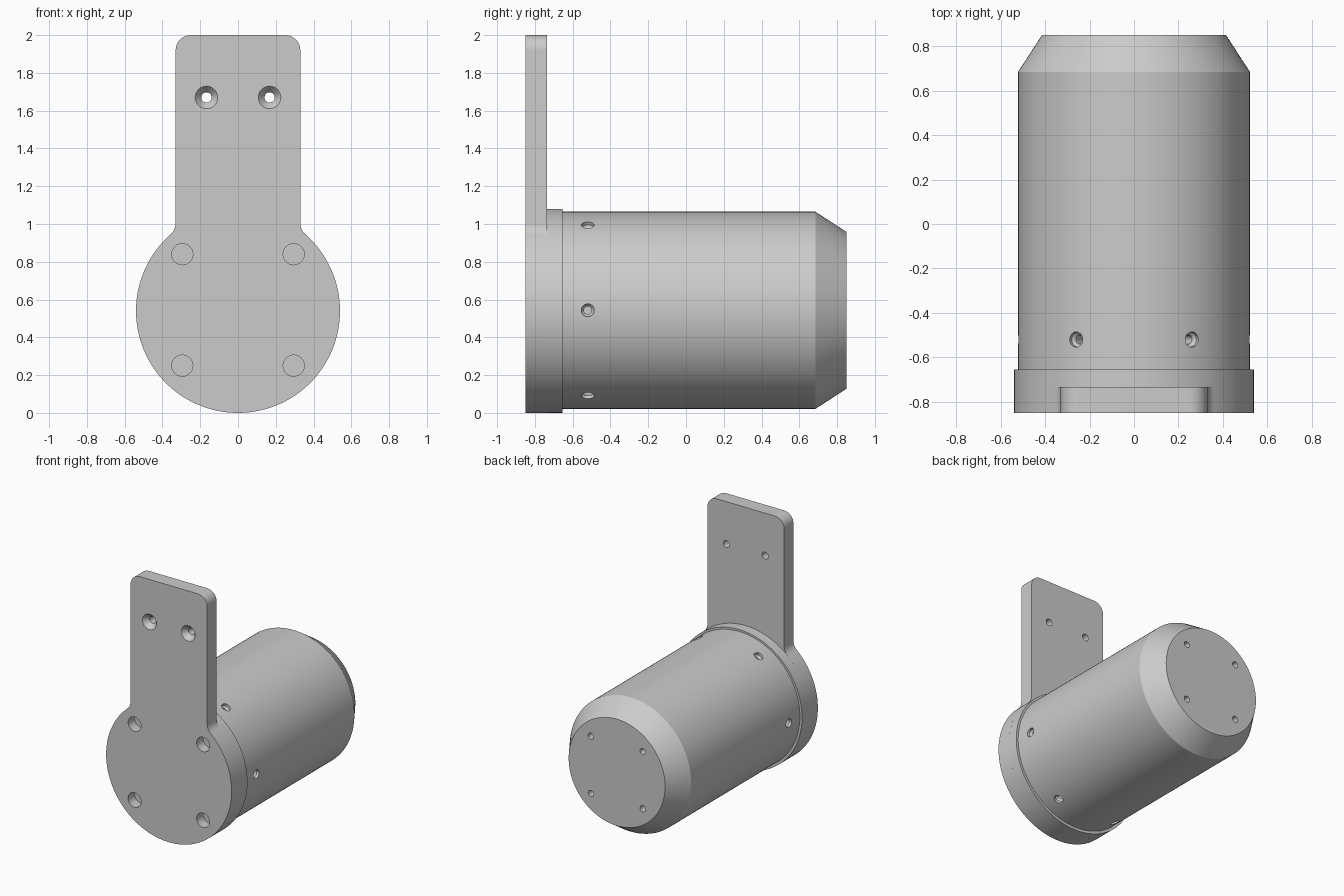
import bpy, bmesh
from math import sin, cos, pi, radians, atan2
from mathutils import Vector

old = bpy.data.objects.get("Cube")
if old:
    bpy.data.objects.remove(old, do_unlink=True)

grey = bpy.data.materials.new("machined grey")
grey.use_nodes = True
GREY = (0.6, 0.6, 0.6, 1)
grey.diffuse_color = GREY
grey.node_tree.nodes["Principled BSDF"].inputs["Base Color"].default_value = GREY

AXIS_Z = 0.54             # height of the housing axis
FRONT, STEP, SEAT, BACK = -0.85, -0.735, -0.655, 0.85


def finish(name, bm):
    bmesh.ops.recalc_face_normals(bm, faces=bm.faces)
    mesh = bpy.data.meshes.new(name)
    bm.to_mesh(mesh)
    bm.free()
    mesh.materials.append(grey)
    ob = bpy.data.objects.new(name, mesh)
    bpy.context.collection.objects.link(ob)
    return ob


def lathe(name, profile, origin, direction, seg):
    """Closed solid of revolution; profile is (radius, distance along direction)."""
    turn = Vector((0, 0, 1)).rotation_difference(Vector(direction))
    bm = bmesh.new()
    rings = []
    for r, t in profile:
        rings.append([bm.verts.new(Vector(origin) + turn @ Vector(
            (r * cos(2 * pi * i / seg), r * sin(2 * pi * i / seg), t))) for i in range(seg)])
    for a, b in zip(rings, rings[1:]):
        for i in range(seg):
            j = (i + 1) % seg
            bm.faces.new((a[i], a[j], b[j], b[i]))
    bm.faces.new(rings[0])
    bm.faces.new(rings[-1])
    return finish(name, bm)


def arc(cx, cz, r, a0, a1, n):
    return [(cx + r * cos(a0 + (a1 - a0) * i / n), cz + r * sin(a0 + (a1 - a0) * i / n))
            for i in range(n + 1)]


def drill(target, cutters):
    """Cut each hole out of the target and discard the cutters."""
    bpy.context.view_layer.objects.active = target
    for c in cutters:
        mod = target.modifiers.new("hole", 'BOOLEAN')
        mod.operation, mod.solver, mod.object = 'DIFFERENCE', 'EXACT', c
        bpy.ops.object.modifier_apply(modifier=mod.name)
        bpy.data.objects.remove(c, do_unlink=True)


# Mounting plate: round base blended by fillets into an upright tab
R, W, FIL, COR = 0.54, 0.33, 0.08, 0.08
fz = AXIS_Z + ((R + FIL) ** 2 - (W + FIL) ** 2) ** 0.5
blend = atan2(fz - AXIS_Z, W + FIL)
half = arc(0, AXIS_Z, R, -pi / 2, blend, 64)
half += arc(W + FIL, fz, FIL, blend + pi, pi, 10)[1:]
half += arc(W - COR, 2 - COR, COR, 0, pi / 2, 12)
outline = half + [(-x, z) for x, z in reversed(half[1:])]
bm = bmesh.new()
face = bm.faces.new([bm.verts.new((x, FRONT, z)) for x, z in outline])
ext = bmesh.ops.extrude_face_region(bm, geom=[face])
bmesh.ops.translate(bm, vec=(0, STEP - FRONT, 0),
                    verts=[v for v in ext["geom"] if isinstance(v, bmesh.types.BMVert)])
plate = finish("mounting_plate", bm)

holes = []
for sx in (-1, 1):
    # Countersunk through holes in the tab
    holes.append(lathe("cutter", [(0.068, -0.01), (0.027, 0.04), (0.027, 0.2)],
                       (sx * 0.167, FRONT, 1.67), (0, 1, 0), 32))
    # Blind bolt recesses in the round base
    for sz in (-1, 1):
        holes.append(lathe("cutter", [(0.056, -0.01), (0.056, 0.08)],
                           (sx * 0.295, FRONT, 0.545 + sz * 0.295), (0, 1, 0), 32))
drill(plate, holes)

# Flange ring behind the plate
flange = lathe("flange", [(R, 0), (R, SEAT - STEP)], (0, STEP, AXIS_Z), (0, 1, 0), 128)

# Cylindrical housing with a tapered rear end
BR = 0.522
housing = lathe("housing", [(BR, 0), (BR, 0.685 - SEAT), (0.415, BACK - SEAT)],
                (0, SEAT, AXIS_Z + 0.003), (0, 1, 0), 128)
holes = []
# Six radial set-screw holes
for k in range(6):
    d = Vector((cos(radians(60 * k)), 0, sin(radians(60 * k))))
    start = Vector((0, -0.52, AXIS_Z + 0.003)) + d * (BR + 0.01)
    holes.append(lathe("cutter", [(0.034, 0), (0.034, 0.03), (0.021, 0.045), (0.021, 0.12)],
                       start, -d, 24))
# Four small tapped holes in the rear face
for sx in (-1, 1):
    for sz in (-1, 1):
        holes.append(lathe("cutter", [(0.024, -0.01), (0.024, 0.1)],
                           (sx * 0.223, BACK, AXIS_Z + 0.003 + sz * 0.223), (0, -1, 0), 24))
drill(housing, holes)

# Smooth curved walls, crisp edges
for ob in (plate, flange, housing):
    bpy.ops.object.select_all(action='DESELECT')
    ob.select_set(True)
    bpy.context.view_layer.objects.active = ob
    bpy.ops.object.shade_smooth_by_angle(angle=radians(25))
